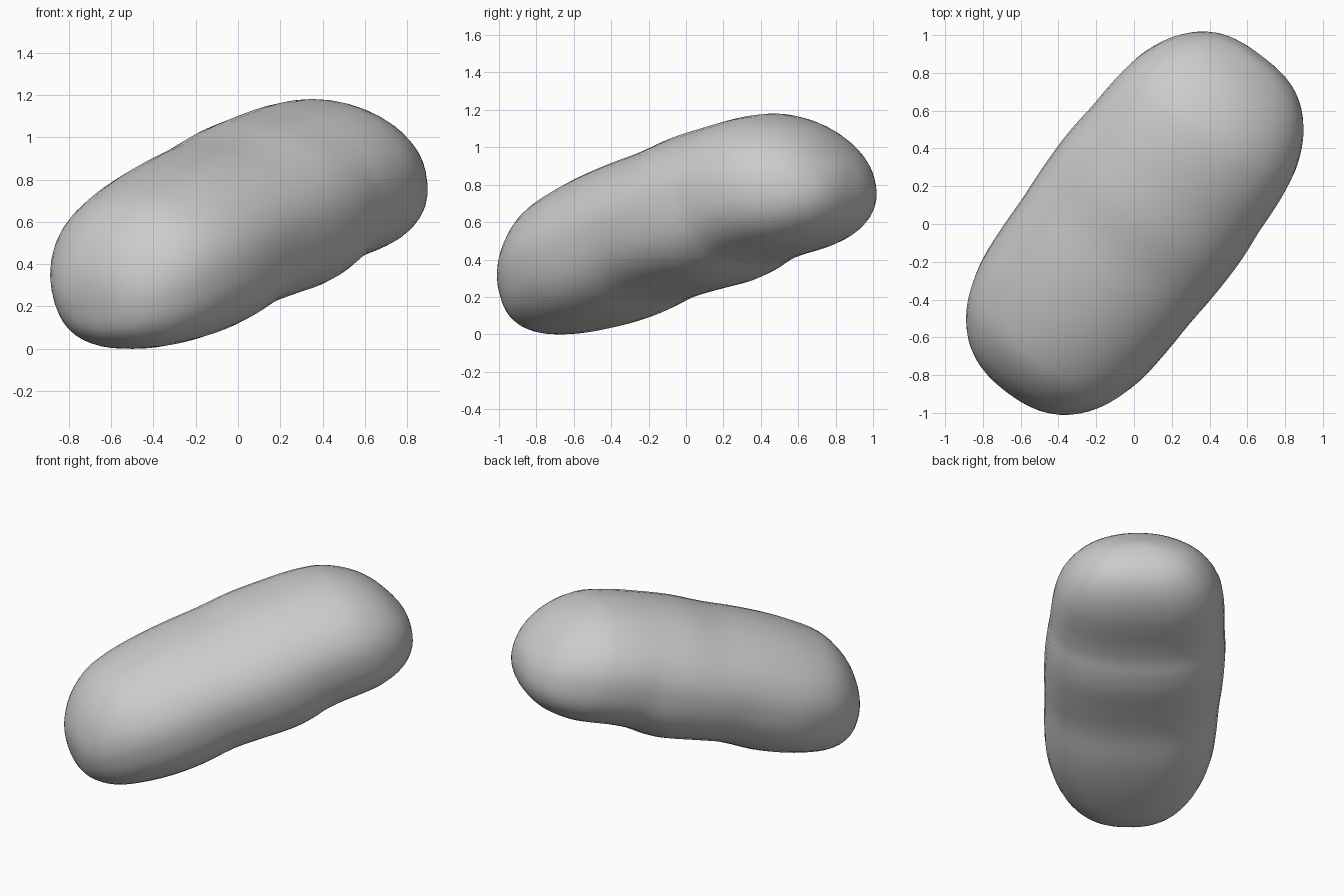
import bpy, bmesh
from math import sin, cos, pi
from mathutils import Vector

if "Cube" in bpy.data.objects:
    bpy.data.objects.remove(bpy.data.objects["Cube"])

# Leaning oval rings along the bean: (bottom t, bottom z, top t, top z, half width)
KEYS = [
    (-1.10, .19, -1.10, .19, 0), (-1.06, .085, -1.117, .30, .15),
    (-.985, .028, -1.105, .41, .272), (-.87, 0, -1.05, .55, .38),
    (-.72, .01, -.935, .69, .468), (-.52, .046, -.77, .785, .525),
    (-.32, .102, -.58, .866, .545), (-.12, .182, -.38, .934, .553),
    (.08, .23, -.19, .99, .566), (.27, .27, 0, 1.06, .57),
    (.40, .318, .13, 1.097, .563), (.50, .37, .23, 1.121, .553),
    (.62, .41, .35, 1.149, .547), (.74, .438, .48, 1.172, .535),
    (.86, .472, .62, 1.18, .508), (.98, .53, .78, 1.145, .445),
    (1.065, .605, .915, 1.075, .355), (1.108, .69, 1.015, .985, .25),
    (1.117, .78, 1.075, .915, .125), (1.10, .86, 1.10, .86, 0)]
SIDES, STEPS = 40, 3
FULL = 2 / 2.5      # the underside is squarer than the top
AX = Vector((.603, .798, 0)).normalized()
SIDE = Vector((-AX.y, AX.x, 0))


def flip(k):
    # Mirrored ring past a tip, so the ends close round
    return (k[2], k[3], k[0], k[1], -k[4])


def spline(a, b, c, d, u):
    return tuple(.5 * (2*q + (r-p)*u + (2*p-5*q+4*r-s)*u*u + (3*q-p-3*r+s)*u**3)
                 for p, q, r, s in zip(a, b, c, d))


def section(i):
    # Unit cross-section: round above, fuller below
    c, s = cos(2*pi*i/SIDES), sin(2*pi*i/SIDES)
    if s >= 0:
        return c, s
    return (abs(c)**FULL) * (1 if c > 0 else -1), -abs(s)**FULL


pts = [flip(KEYS[1])] + KEYS + [flip(KEYS[-2])]
stations = [spline(*pts[i:i+4], j / STEPS)
            for i in range(len(KEYS) - 1) for j in range(STEPS)][1:]

# Bean body lofted from the rings
bm = bmesh.new()
rings = []
for tb, zb, tt, zt, w in stations:
    low = AX*tb + Vector((0, 0, zb))
    high = AX*tt + Vector((0, 0, zt))
    mid, half = (low + high) / 2, (high - low) / 2
    ring = []
    for i in range(SIDES):
        c, s = section(i)
        ring.append(bm.verts.new(mid + SIDE*w*c + half*s))
    rings.append(ring)
for a, b in zip(rings, rings[1:]):
    for i in range(SIDES):
        j = (i + 1) % SIDES
        bm.faces.new((a[i], a[j], b[j], b[i]))

# Rounded tips
for ring, k in ((rings[0], KEYS[0]), (rings[-1], KEYS[-1])):
    tip = bm.verts.new(AX*k[0] + Vector((0, 0, k[1])))
    for i in range(SIDES):
        bm.faces.new((ring[i], ring[(i+1) % SIDES], tip))
bmesh.ops.recalc_face_normals(bm, faces=bm.faces)
for f in bm.faces:
    f.smooth = True

mesh = bpy.data.meshes.new("bean_body")
bm.to_mesh(mesh)
bm.free()
body = bpy.data.objects.new("bean_body", mesh)
bpy.context.collection.objects.link(body)
